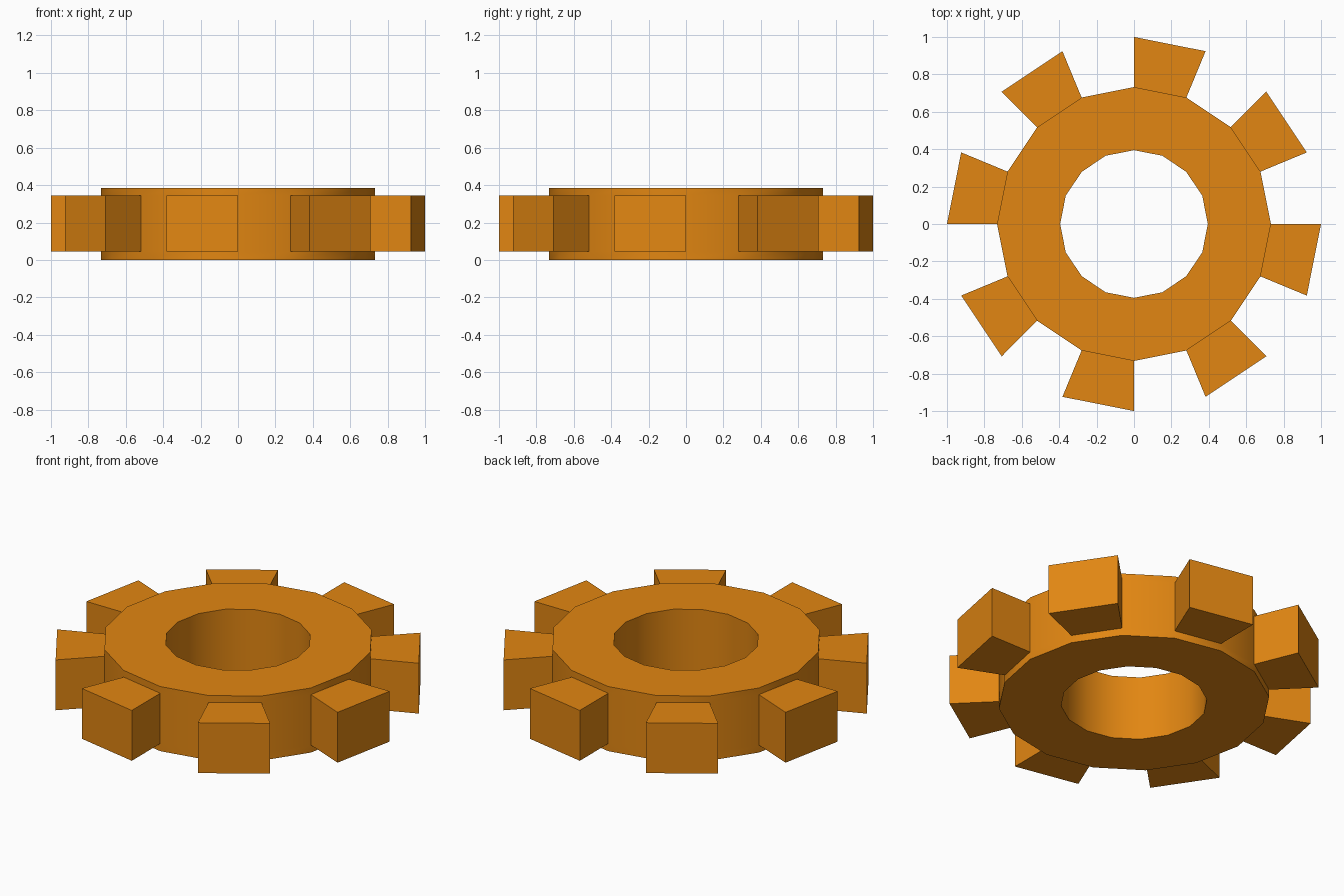
import bpy, bmesh, math

if "Cube" in bpy.data.objects:
    bpy.data.objects.remove(bpy.data.objects["Cube"])

SIDES = 16
R_IN, R_OUT, R_TIP = 0.395, 0.732, 1.0
LEVELS = (0.0, 0.045, 0.345, 0.385)   # tooth band sits between the middle levels

orange = bpy.data.materials.new("orange")
orange.diffuse_color = (0.76, 0.24, 0.006, 1)
orange.use_nodes = True
orange.node_tree.nodes["Principled BSDF"].inputs["Base Color"].default_value = orange.diffuse_color

bm = bmesh.new()


def loop(r, z):
    return [bm.verts.new((r * math.cos(2 * math.pi * i / SIDES),
                          r * math.sin(2 * math.pi * i / SIDES), z)) for i in range(SIDES)]


# closed cross-section: outer wall going up, then inner wall going down
loops = [loop(R_OUT, z) for z in LEVELS] + [loop(R_IN, LEVELS[-1]), loop(R_IN, 0)]
tooth_faces = []
for k, a in enumerate(loops):
    b = loops[(k + 1) % len(loops)]
    for i in range(SIDES):
        j = (i + 1) % SIDES
        f = bm.faces.new((a[i], a[j], b[j], b[i]))
        if k == 1 and i % 2 == 1:
            tooth_faces.append(f)

# teeth: every second side panel pulled out radially
for f in bmesh.ops.extrude_discrete_faces(bm, faces=tooth_faces)["faces"]:
    for v in f.verts:
        v.co.x *= R_TIP / R_OUT
        v.co.y *= R_TIP / R_OUT

bmesh.ops.recalc_face_normals(bm, faces=bm.faces[:])
mesh = bpy.data.meshes.new("gear_wheel")
bm.to_mesh(mesh)
bm.free()
mesh.materials.append(orange)
gear = bpy.data.objects.new("gear_wheel", mesh)
bpy.context.collection.objects.link(gear)

# soft walls, crisp rims
bpy.context.view_layer.objects.active = gear
gear.select_set(True)
bpy.ops.object.shade_smooth_by_angle(angle=math.radians(30))
